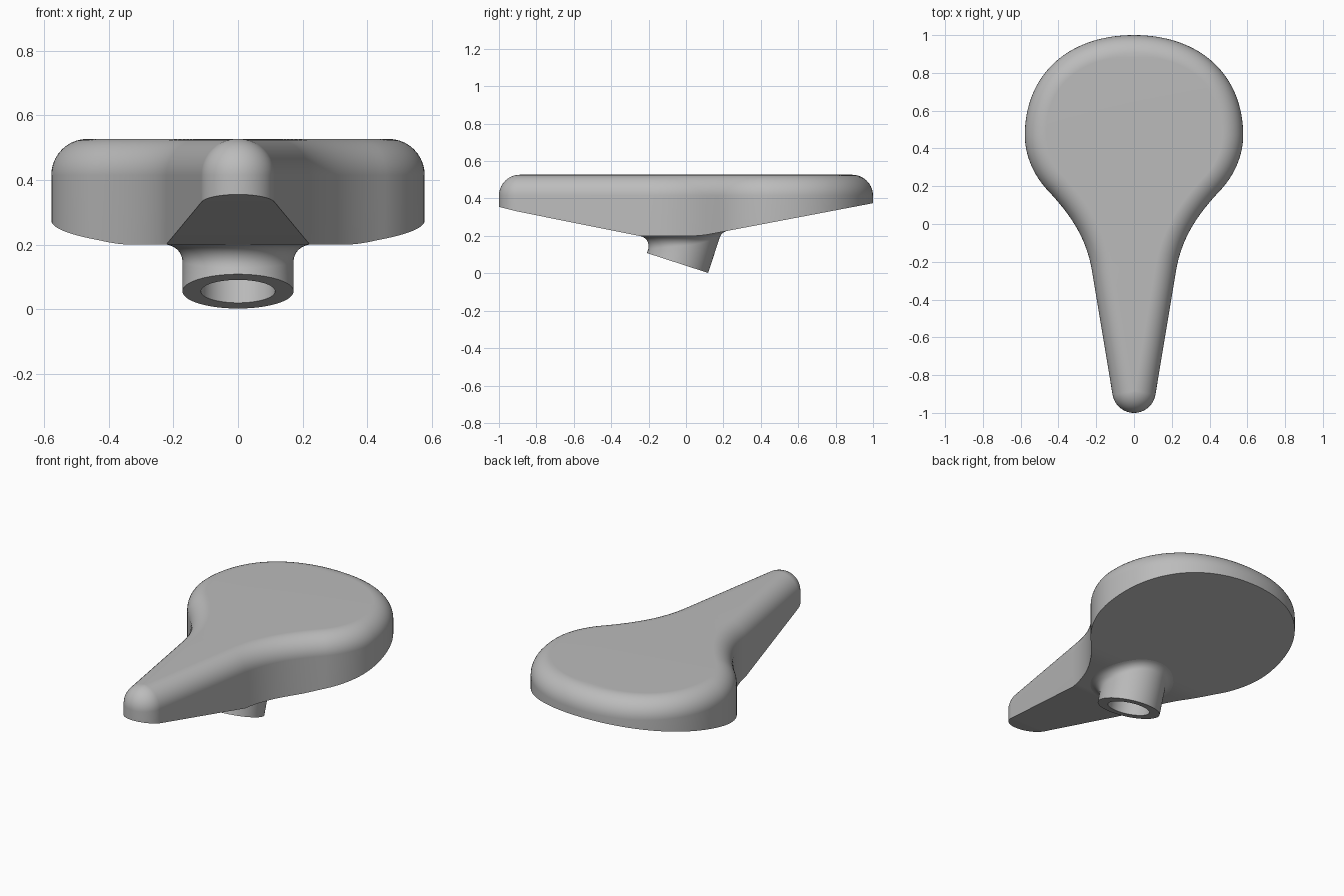
import bpy, bmesh
from math import sin, cos, tan, pi, radians
from mathutils import Vector, geometry

cube = bpy.data.objects.get("Cube")
if cube:
    bpy.data.objects.remove(cube)

grey = bpy.data.materials.new("plain grey")
grey.use_nodes = True
colour = (0.5, 0.5, 0.5, 1)
grey.diffuse_color = colour
grey.node_tree.nodes["Principled BSDF"].inputs["Base Color"].default_value = colour

TOP, EDGE = 0.527, 0.112


def ramp(u, w=0.05):
    """Zero, then a straight rise, with a rounded knee."""
    return 0 if u < -w else u if u > w else (u + w) ** 2 / (4 * w)


def underside(y):
    return 0.2 + 0.25 * ramp(-0.38 - y) + 0.19 * ramp(y - 0.08)


def loft(bm, rings):
    """Join rings of equal length with quads; return the vertex rings."""
    vs = [[bm.verts.new(p) for p in ring] for ring in rings]
    n = len(vs[0])
    for a, b in zip(vs, vs[1:]):
        for i in range(n):
            j = (i + 1) % n
            bm.faces.new((a[i], a[j], b[j], b[i]))
    return vs


def finish(bm, name):
    mesh = bpy.data.meshes.new(name)
    bm.to_mesh(mesh)
    bm.free()
    mesh.materials.append(grey)
    ob = bpy.data.objects.new(name, mesh)
    bpy.context.collection.objects.link(ob)
    return ob


def select(ob):
    bpy.ops.object.select_all(action="DESELECT")
    ob.select_set(True)
    bpy.context.view_layer.objects.active = ob


def smooth(ob):
    select(ob)
    bpy.ops.object.shade_smooth_by_angle(angle=radians(30))


# Saddle outline: round nose, straight flank, waist, broad round tail
NOSE, LEAN = 0.115, radians(9.5)
half = [Vector((NOSE * cos(a), NOSE * sin(a) - 0.885))
        for a in [-pi / 2 + (pi / 2 - LEAN) * i / 14 for i in range(15)]]
half[0].x = 0
curves = [((0.222, -0.25), (0.25, -0.08), (0.33, 0.04), (0.44, 0.16)),
          ((0.44, 0.16), (0.53, 0.25), (0.578, 0.36), (0.578, 0.47)),
          ((0.578, 0.47), (0.578, 0.78), (0.36, 1), (0, 1))]
for c, steps in zip(curves, (14, 14, 32)):
    pts = geometry.interpolate_bezier(*[Vector(p) for p in c], steps + 1)
    half += pts if c is curves[0] else pts[1:]
loop = half + [Vector((-p.x, p.y)) for p in half[-2:0:-1]]
L = len(loop)
normals = []
for i in range(L):
    t = ((loop[i] - loop[i - 1]).normalized()
         + (loop[(i + 1) % L] - loop[i]).normalized()).normalized()
    normals.append(Vector((-t.y, t.x)))

# Saddle body: sloped underside, vertical wall, rounded top edge
rings = [[(p.x, p.y, underside(p.y)) for p in loop]]
for k in range(11):
    a = pi / 2 * k / 10
    d, z = EDGE * (1 - cos(a)), TOP - EDGE * (1 - sin(a))
    rings.append([(*(p + n * d), z) for p, n in zip(loop, normals)])
bm = bmesh.new()
vs = loft(bm, rings)
for ring in (vs[0], vs[-1]):
    for i in range(len(half) - 1):
        quad = [ring[i], ring[i + 1], ring[(L - i - 1) % L], ring[(L - i) % L]]
        bm.faces.new(list(dict.fromkeys(quad)))
bmesh.ops.recalc_face_normals(bm, faces=bm.faces)
saddle = finish(bm, "saddle")

# Tilted post socket
TILT = radians(18)
axis = Vector((0, sin(TILT), cos(TILT)))
across = Vector((0, cos(TILT), -sin(TILT)))
base = Vector((0, -0.045, 0.055))
OUTER, INNER, FILLET, SIDES = 0.172, 0.115, 0.055, 64


def circle(r, lift=0):
    return [base + axis * lift + Vector((r * cos(a), 0, 0)) + across * (r * sin(a))
            for a in [2 * pi * i / SIDES for i in range(SIDES)]]


def meet_underside(p):
    s = 0
    for _ in range(20):
        s = (underside(p.y + axis.y * s) - p.z) / axis.z
    return p + axis * s


# Hole through the socket into the saddle
bm = bmesh.new()
vs = loft(bm, [circle(INNER, -0.05), circle(INNER, 0.3)])
for ring in (vs[0][::-1], vs[1]):
    bm.faces.new(ring)
bmesh.ops.recalc_face_normals(bm, faces=bm.faces)
cutter = finish(bm, "hole_cutter")
cutter.hide_render = True
mod = saddle.modifiers.new("hole", "BOOLEAN")
mod.operation, mod.solver, mod.object = "DIFFERENCE", "EXACT", cutter
select(saddle)
bpy.ops.object.modifier_apply(modifier=mod.name)
bpy.data.objects.remove(cutter)
smooth(saddle)
saddle.modifiers.new("even_shading", "WEIGHTED_NORMAL").keep_sharp = True

# Post wall flowing into the underside with a fillet
columns = []
for i, p in enumerate(circle(OUTER)):
    a = 2 * pi * i / SIDES
    corner = meet_underside(p)
    step = corner + Vector((cos(a), sin(a), 0)) * 0.03
    out = Vector((step.x, step.y, underside(step.y))) - corner
    out.normalize()
    angle = out.angle(-axis)
    reach = FILLET / tan(angle / 2)
    centre = corner + (out - axis).normalized() * (FILLET / sin(angle / 2))
    start, end = corner - axis * reach - centre, corner + out * reach - centre
    arc = [centre + start.slerp(end, k / 8) * FILLET for k in range(9)]
    arc[-1].z = underside(arc[-1].y) + 0.001
    columns.append([p] + arc)
inner = circle(INNER)
rings = [[meet_underside(p) for p in inner], inner] + [list(r) for r in zip(*columns)]
bm = bmesh.new()
loft(bm, rings)
# The bottom lip faces down
bm.normal_update()
bm.faces.ensure_lookup_table()
if bm.faces[SIDES].normal.z > 0:
    bmesh.ops.reverse_faces(bm, faces=bm.faces)
smooth(finish(bm, "post_socket"))
